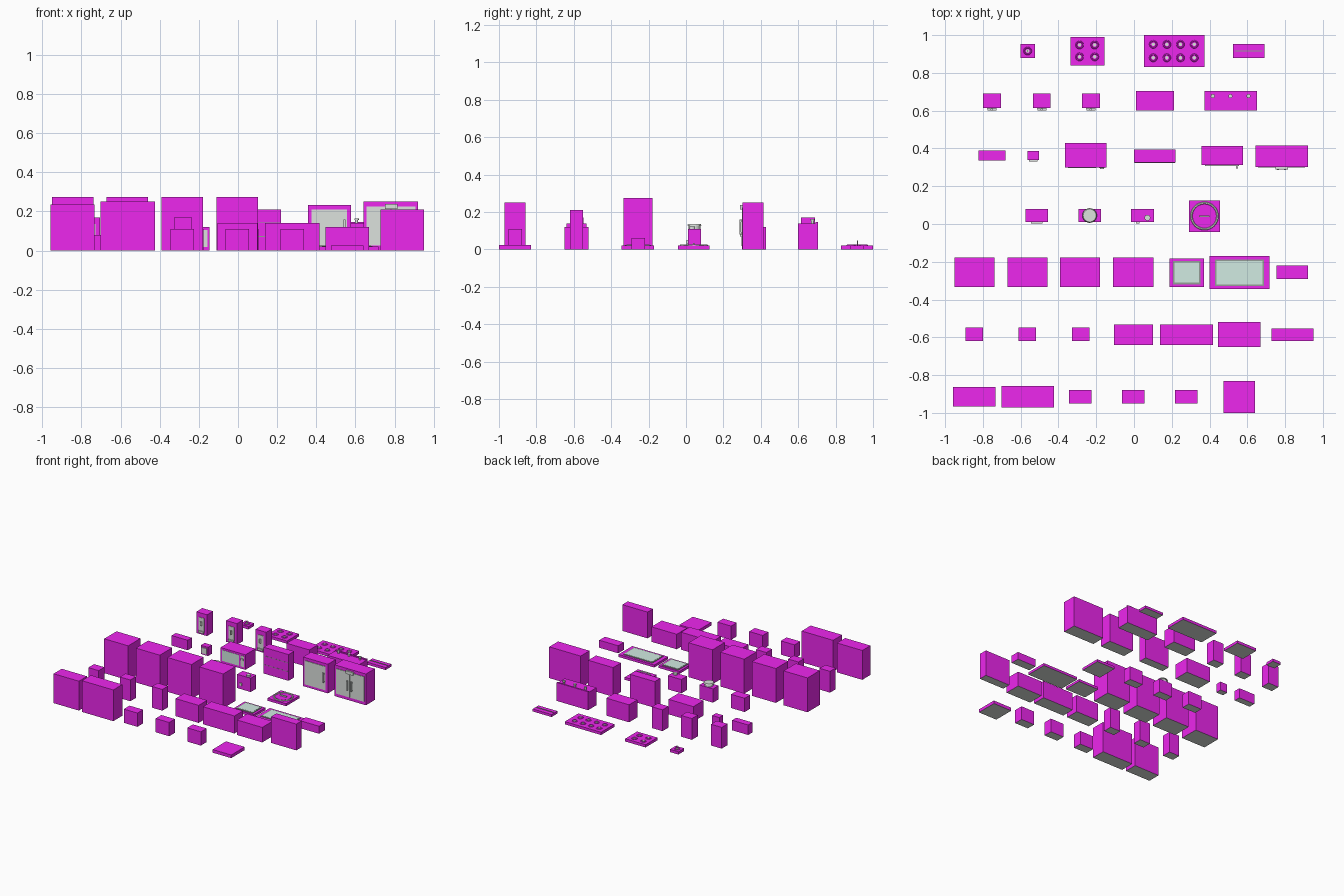
import bpy, bmesh, math

if "Cube" in bpy.data.objects:
    bpy.data.objects.remove(bpy.data.objects["Cube"])


def material(name, rgb):
    m = bpy.data.materials.new(name)
    m.diffuse_color = (*rgb, 1)
    m.use_nodes = True
    m.node_tree.nodes["Principled BSDF"].inputs["Base Color"].default_value = m.diffuse_color
    return m


PINK = material("magenta", (0.85, 0.02, 0.85))
GREEN = material("pale_green", (0.64, 0.83, 0.76))
GREY = material("grey", (0.72, 0.76, 0.73))
DARK = material("dark_grey", (0.3, 0.34, 0.31))


def finish(name, bm, *mats):
    me = bpy.data.meshes.new(name)
    bm.to_mesh(me)
    bm.free()
    ob = bpy.data.objects.new(name, me)
    bpy.context.collection.objects.link(ob)
    for m in mats:
        me.materials.append(m)
    return ob


def box(name, x0, x1, y0, y1, z0, z1, mat=GREY, base=None):
    bm = bmesh.new()
    bmesh.ops.create_cube(bm, size=1)
    for v in bm.verts:
        v.co.x = x0 if v.co.x < 0 else x1
        v.co.y = y0 if v.co.y < 0 else y1
        v.co.z = z0 if v.co.z < 0 else z1
    bm.normal_update()
    if base:
        for f in bm.faces:
            if f.normal.z < -0.5:
                f.material_index = 1
    return finish(name, bm, mat, base or mat)


def block(name, x0, x1, y0, y1, h):
    return box(name, x0, x1, y0, y1, 0, h, PINK, GREY)


def disc(name, x, y, z0, z1, r, mat=GREY, r2=None, n=24):
    bm = bmesh.new()
    bmesh.ops.create_cone(bm, cap_ends=True, segments=n, radius1=r,
                          radius2=r if r2 is None else r2, depth=z1 - z0)
    bmesh.ops.translate(bm, verts=bm.verts, vec=(x, y, (z0 + z1) / 2))
    return finish(name, bm, mat)


def ring(name, x, y, z, r, t, mat=GREY, n=32):
    # torus swept around the vertical axis
    bpy.ops.mesh.primitive_torus_add(major_radius=r, minor_radius=t, major_segments=n,
                                     minor_segments=6, location=(x, y, z))
    ob = bpy.context.object
    ob.name = name
    ob.data.materials.append(mat)
    return ob


def bar_handle(name, x, y, z0, z1):
    # upright pull with two short mounts; y is the door face
    box(name, x - .005, x + .005, y - .014, y - .006, z0, z1)
    for z in (z0 + .005, z1 - .013):
        box(name + "_mount", x - .004, x + .004, y - .008, y, z, z + .008)


# Row A: hobs and a flat tray
def hob(name, x0, x1, y0, y1, xs, ys):
    block(name, x0, x1, y0, y1, .022)
    for x in xs:
        for y in ys:
            ring(name + "_burner", x, y, .022, .018, .004, PINK, 20)
            disc(name + "_cap", x, y, .02, .026, .009, GREY, n=16)


hob("single_hob", -.60, -.525, .88, .953, [-.563], [.916])
disc("single_hob_pin", -.563, .916, .02, .048, .003, n=8)
hob("four_hob", -.335, -.155, .84, .99, [-.288, -.208], [.885, .948])
hob("eight_hob", .052, .372, .83, 1.0, [.102, .174, .246, .319], [.88, .951])
block("tray", .523, .69, .88, .953, .02)
box("tray_ridge", .535, .68, .914, .919, .02, .024, DARK)

# Row B: drink dispensers and counters
for x in (-.752, -.488, -.228):
    block("dispenser", x - .047, x + .047, .615, .69, .17)
    box("dispenser_front", x - .025, x + .025, .611, .615, .025, .135)
    box("dispenser_drip_tray", x - .024, x + .024, .602, .613, .015, .03)
    disc("dispenser_spout", x, .606, .075, .105, .007, n=12)
block("counter", .01, .212, .60, .705, .14)
block("long_counter", .373, .652, .60, .705, .14)
box("counter_backsplash", .373, .652, .692, .705, .14, .147, PINK)
for x in (.417, .51, .606):
    disc("counter_tap", x, .677, .14, .158, .008, n=16)
    disc("counter_tap_cap", x, .677, .156, .164, .011, n=16)

# Row C: small appliances, oven, shelf, cooling cabinets
block("bread_box", -.822, -.68, .335, .388, .08)
block("small_speaker", -.565, -.502, .338, .386, .07)
box("small_speaker_front", -.556, -.511, .331, .338, .012, .058)
block("oven", -.365, -.145, .30, .428, .12)
box("oven_window", -.35, -.20, .2975, .30, .018, .105, GREEN)
box("oven_panel", -.185, -.155, .297, .30, .018, .105)
box("oven_knob", -.18, -.158, .29, .30, .07, .085)
block("drawer_rack", 0, .22, .325, .395, .21)
for z in (.07, .14):
    box("drawer_gap", 0.002, .218, .324, .326, z, z + .004, DARK)

block("cooler", .357, .577, .312, .412, .233)
box("cooler_door", .375, .557, .308, .312, .02, .21)
bar_handle("cooler_handle", .545, .309, .08, .16)
block("double_cooler", .642, .92, .303, .415, .25)
for x0, x1 in ((.656, .779), (.783, .906)):
    box("double_cooler_door", x0, x1, .299, .303, .025, .225)
for x in (.762, .80):
    bar_handle("double_cooler_handle", x, .30, .08, .16)
box("double_cooler_display", .75, .815, .289, .303, .213, .237)

# Row D: countertop machines and a lidded plate
for name, x in (("mixer_base", -.515), ("pot_warmer", -.235), ("grinder", .045)):
    block(name, x - .06, x + .06, .01, .08, .11)
box("mixer_base_button", -.545, -.485, .003, .01, .02, .03)
disc("pot", -.235, .045, .11, .127, .032)
disc("pot_lid", -.235, .045, .127, .137, .039, GREY, .034)
disc("grinder_knob", .071, .033, .11, .122, .016, n=16)
box("grinder_button", .01, .028, .003, .01, .03, .05)
block("round_plate_base", .29, .455, -.042, .125, .02)
ring("round_plate_rim", .373, .042, .022, .069, .006)
disc("round_plate_lid", .373, .042, .018, .024, .058, PINK, n=32)
box("round_plate_handle", .345, .40, .038, .046, .024, .034)

# Row E: tall cabinets, glass trays, low box
for x in (-.845, -.565, -.285, -.004):
    block("tall_cabinet", x - .106, x + .106, -.333, -.178, .275)
for x0, x1, y0, y1, i, j in ((.188, .37, -.333, -.183, .018, .014), (.40, .717, -.345, -.17, .03, .018)):
    block("glass_tray", x0, x1, y0, y1, .02)
    box("glass_tray_rim", x0 + i, x1 - i, y0 + j, y1 - j, .018, .024, DARK)
    box("glass_tray_pane", x0 + i + .008, x1 - i - .008, y0 + j + .008, y1 - j - .008, .02, .0255, GREEN)
block("low_box", .755, .922, -.292, -.22, .06)

# Row F: plain stand-ins
for x in (-.845, -.565, -.282):
    block("plain_dispenser", x - .046, x + .046, -.62, -.548, .17)
block("plain_counter", -.105, .10, -.64, -.532, .14)
block("plain_long_counter", .138, .417, -.64, -.532, .14)
block("plain_oven", .446, .67, -.65, -.52, .12)
block("plain_rack", .727, .95, -.62, -.552, .21)

# Row G: plain stand-ins
block("plain_cooler", -.957, -.733, -.965, -.862, .235)
block("plain_double_cooler", -.702, -.424, -.971, -.857, .25)
for x in (-.285, -.004, .276):
    block("plain_machine", x - .06, x + .06, -.95, -.878, .11)
block("plain_plate_base", .475, .64, -1.0, -.83, .025)
